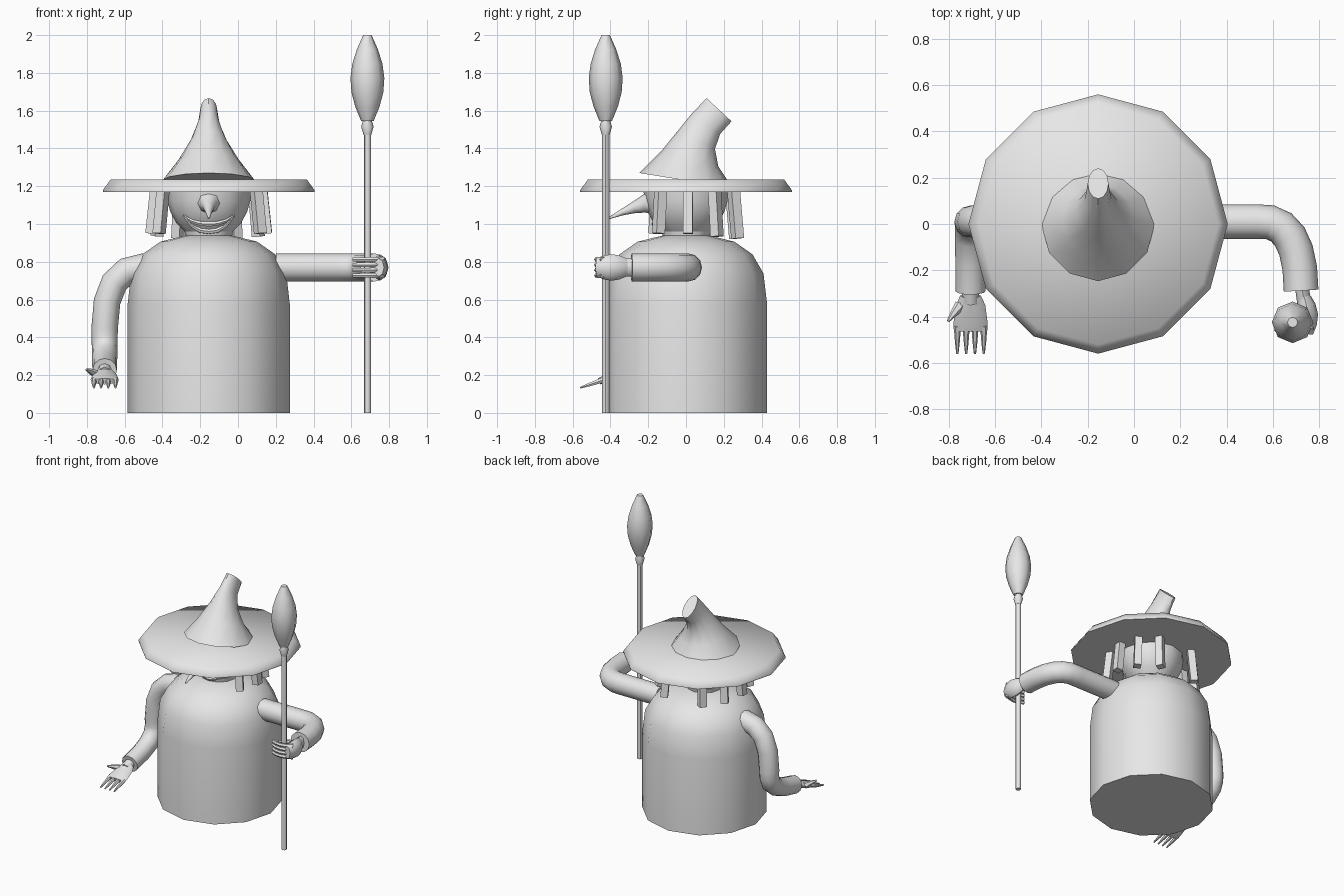
import bpy, bmesh, math
from mathutils import Vector

cube = bpy.data.objects.get("Cube")
if cube:
    bpy.data.objects.remove(cube)

grey = bpy.data.materials.new("plain_grey")
grey.use_nodes = True
grey.diffuse_color = (0.8, 0.8, 0.8, 1)
grey.node_tree.nodes["Principled BSDF"].inputs["Base Color"].default_value = grey.diffuse_color

AXIS = Vector((-0.155, 0, 0))  # centre line of robe, head and hat
STAFF = Vector((0.685, -0.425, 0))  # centre line of the staff


def steps(count):
    return [i / count for i in range(count + 1)]


def bend(start, corner, end, count=4):
    """Points along a rounded corner."""
    start, corner, end = Vector(start), Vector(corner), Vector(end)
    return [start.lerp(corner, t).lerp(corner.lerp(end, t), t) for t in steps(count)]


def taper(first, last):
    """Round section that changes evenly along the path."""
    return lambda t: (first + (last - first) * t,) * 2


def build(name, points, sections, sides, smooth=45, turn=0.0):
    """Loft one ring per point; each section is a (wide, thick) pair."""
    bm = bmesh.new()
    rings, side, last = [], None, None
    for i, point in enumerate(points):
        ahead = points[min(i + 1, len(points) - 1)]
        tangent = (ahead - points[max(i - 1, 0)]).normalized()
        if last is None:
            up = Vector((0, 0, 1))
            side = Vector((1, 0, 0)) if abs(tangent.z) > 0.8 else tangent.cross(up)
        else:
            side = last.rotation_difference(tangent) @ side
        side = (side - tangent * side.dot(tangent)).normalized()
        other, last = tangent.cross(side), tangent
        wide, thick = sections[i]
        angles = [turn + math.tau * k / sides for k in range(sides)]
        rings.append([bm.verts.new(point + side * wide * math.cos(a) + other * thick * math.sin(a))
                      for a in angles])
    for low, high in zip(rings, rings[1:]):
        for k in range(sides):
            after = (k + 1) % sides
            bm.faces.new((low[k], low[after], high[after], high[k]))
    bm.faces.new(rings[0])
    bm.faces.new(rings[-1])
    bmesh.ops.recalc_face_normals(bm, faces=bm.faces)
    mesh = bpy.data.meshes.new(name)
    bm.to_mesh(mesh)
    bm.free()
    mesh.materials.append(grey)
    part = bpy.data.objects.new(name, mesh)
    bpy.context.collection.objects.link(part)
    bpy.ops.object.select_all(action="DESELECT")
    part.select_set(True)
    bpy.context.view_layer.objects.active = part
    bpy.ops.object.shade_smooth_by_angle(angle=math.radians(smooth))


def tube(name, points, section, sides=8, smooth=45, turn=0.0):
    points = [Vector(p) for p in points]
    build(name, points, [section(t) for t in steps(len(points) - 1)], sides, smooth, turn)


def lathe(name, axis, profile, sides=12, smooth=45):
    """Turn a (radius, height) profile about a vertical axis."""
    points = [axis + Vector((0, 0, height)) for radius, height in profile]
    build(name, points, [(radius, radius) for radius, height in profile], sides, smooth)


# Robe: straight wall closed by a rounded shoulder dome
ROBE_RADIUS, WALL, DOME = 0.43, 0.57, 0.375
robe = [(ROBE_RADIUS, 0)]
for t in steps(4):
    angle = math.radians(80) * t
    robe.append((ROBE_RADIUS * math.cos(angle) ** 0.75, WALL + DOME * math.sin(angle) ** 0.75))
lathe("robe", AXIS, robe)
lathe("neck", AXIS, [(0.12, 0.92), (0.13, 0.97)])

# Head: lower part of an ellipsoid, its top hidden by the hat
HEAD_TOP, CHIN = 1.18, 0.95


def head_radius(height):
    return 0.225 * math.sqrt(1 - ((HEAD_TOP - height) / 0.27) ** 2)


heights = [CHIN + (HEAD_TOP - CHIN) * t for t in steps(4)]
lathe("head", AXIS, [(head_radius(height), height) for height in heights])

# Hat: flat brim and bent crown
lathe("hat_brim", AXIS, [(0.56, 1.17), (0.56, 1.18), (0.52, 1.235)], smooth=70)
tube("hat_crown",
     bend(AXIS + Vector((0, 0, 1.23)), AXIS + Vector((0, 0.02, 1.47)), AXIS + Vector((0, 0.175, 1.605))),
     lambda t: (0.045 + 0.2 * (1 - t) ** 2, 0.09 + 0.16 * (1 - t) ** 3), 12)

# Nose
tube("nose",
     bend(AXIS + Vector((0, -0.18, 1.115)), AXIS + Vector((0, -0.26, 1.1)), AXIS + Vector((0, -0.41, 1.03))),
     lambda t: taper(0.07, 0.005)(t ** 0.7))


# Grinning lips laid on the face
def lip(name, height):
    points = []
    for t in steps(6):
        across = 2 * t - 1
        x, z = 0.135 * across, height + (1.045 - height) * abs(across) ** 2.5
        points.append(AXIS + Vector((x, -math.sqrt(head_radius(z) ** 2 - x * x), z)))
    tube(name, points, lambda t: taper(0.005, 0.015)(math.sin(math.pi * t)), 6)


lip("upper_lip", 1)
lip("lower_lip", 0.96)

# Hair strands hanging in an even ring, open at the face
for i in range(8):
    angle = math.radians(-28 + 30 * (i + (i > 3)))
    out = Vector((math.cos(angle), math.sin(angle), 0))
    root, tip = AXIS + out * 0.285, AXIS + out * 0.31
    root.z, tip.z = HEAD_TOP, CHIN - 0.03 * max(out.y, 0)
    tube(f"hair_strand_{i + 1}", [root, tip], taper(0.036, 0.036), 4, 30, angle + math.pi / 4)

# Staff with a collar and a bulb head
lathe("staff_shaft", STAFF, [(0.019, 0), (0.019, 1.5)], 8)
lathe("staff_collar", STAFF, [(0.02, 1.47), (0.033, 1.515), (0.02, 1.56)], 8)
bulb = [(0.09 * math.sin(math.pi * (0.12 + 0.8 * t)), 1.545 + 0.455 * t) for t in steps(6)]
lathe("staff_head", STAFF, bulb, 8)

# Left arm, bent forward at chest height
ARM = 0.075
GRIP = 0.77
tube("left_sleeve",
     [(0.2, 0.01, GRIP)] + bend((0.53, 0.01, GRIP), (0.72, 0.03, GRIP), (0.722, -0.288, GRIP), 6),
     taper(ARM, ARM), 12)
tube("left_wrist", [(0.725, -0.27, GRIP), (0.735, -0.34, GRIP)], lambda t: (0.03, 0.048))

# Left fist closed round the staff
tube("left_palm",
     bend((0.735, -0.315, GRIP), (0.76, -0.39, GRIP), (0.745, -0.475, GRIP)),
     lambda t: (0.028 + 0.017 * math.sin(math.pi * t), 0.048 + 0.022 * math.sin(math.pi * t)))
for i in range(4):
    z = GRIP + 0.028 * (i - 1.5)
    tube(f"left_finger_{i + 1}", bend((0.77, -0.44, z), (0.69, -0.5, z), (0.61, -0.45, z)),
         taper(0.016, 0.012), 6)
z = GRIP + 0.03
tube("left_thumb", bend((0.74, -0.37, z), (0.69, -0.38, z), (0.63, -0.41, z), 2), taper(0.022, 0.009), 6)

# Right arm, hanging down and reaching forward
HAND_X = -0.706
CUFF = Vector((HAND_X, -0.29, 0.225))
shoulder_bend = bend((-0.5, 0.01, GRIP), (HAND_X, 0.01, GRIP), (HAND_X, 0.01, 0.45))
elbow_bend = bend((HAND_X, 0.01, 0.4), (HAND_X, 0.01, 0.28), CUFF)
tube("right_sleeve", [(-0.35, 0.01, 0.79)] + shoulder_bend + elbow_bend,
     lambda t: taper(ARM, 0.065)(t), 12)


# Right open hand, placed by distance across, forward of the cuff and raised from its slope
def reach(across, forward, raised=0.0):
    return CUFF + Vector((across, -forward, raised - 0.34 * forward))


tube("right_wrist", [reach(0, -0.02), reach(0, 0.05)], taper(0.038, 0.036))
tube("right_palm", [reach(0, forward) for forward in (0.02, 0.06, 0.14, 0.17)],
     lambda t: (0.045 + 0.03 * math.sin(2 * t), 0.03 - 0.013 * t))
for i in range(4):
    across = 0.038 * (i - 1.5)
    tube(f"right_finger_{i + 1}", [reach(across, forward) for forward in (0.15, 0.22, 0.27)],
         taper(0.016, 0.005), 6)
tube("right_thumb", [reach(-0.045, 0.06), reach(-0.075, 0.1, 0.03), reach(-0.097, 0.13, 0.05)],
     taper(0.024, 0.006), 6)
